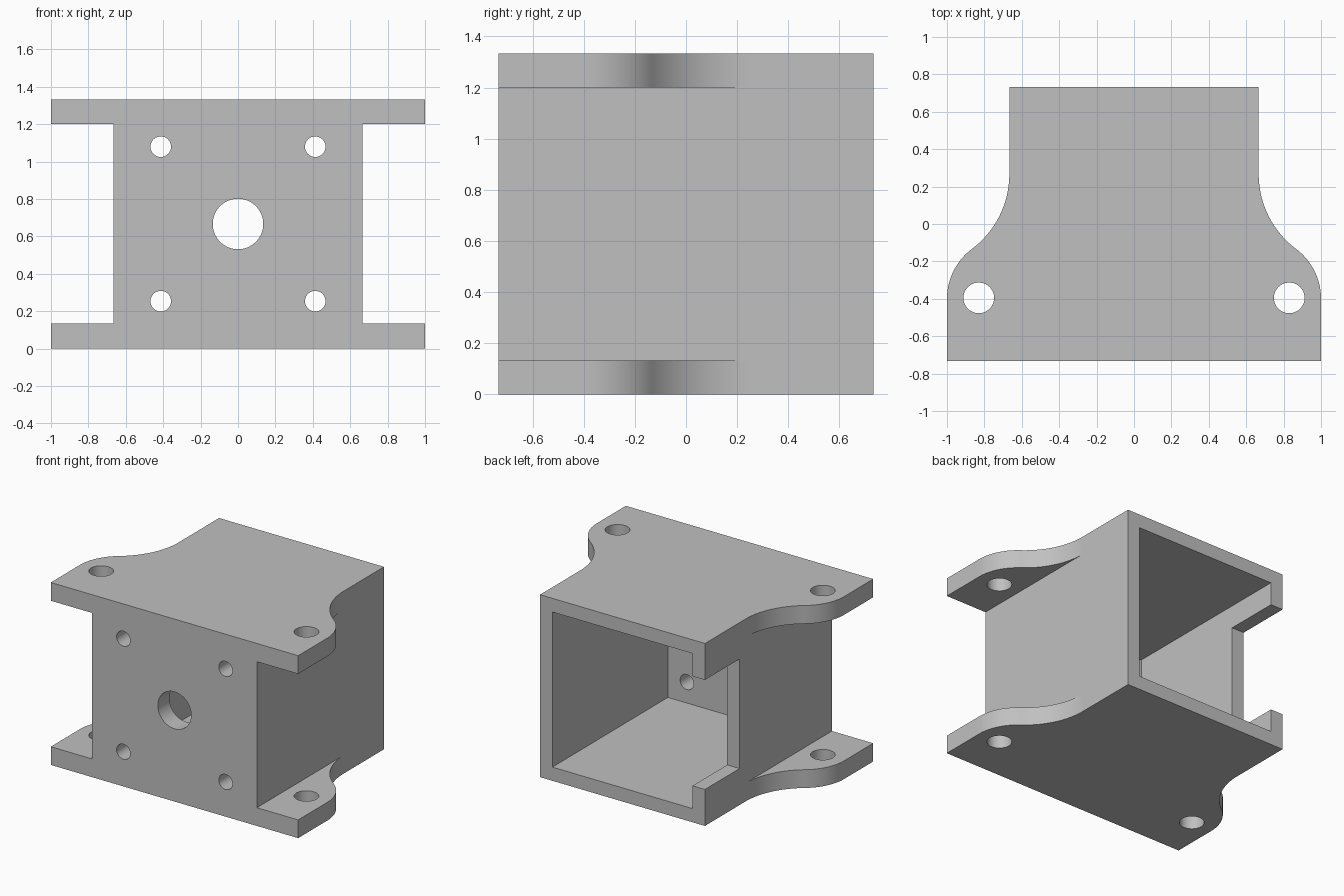
import bpy, bmesh, math
from mathutils import Matrix, Vector

if "Cube" in bpy.data.objects:
    bpy.data.objects.remove(bpy.data.objects["Cube"], do_unlink=True)

W = 2 / 3            # half width of the housing
D = 11 / 15          # half depth
H = 4 / 3            # height
FLANGE = 2 / 15      # flange and front wall thickness
WALL = 0.1           # tube wall thickness

grey = bpy.data.materials.new("light grey")
grey.use_nodes = True
colour = (0.53, 0.53, 0.53, 1)
grey.diffuse_color = colour
grey.node_tree.nodes["Principled BSDF"].inputs["Base Color"].default_value = colour


def make_object(name, bm):
    bmesh.ops.recalc_face_normals(bm, faces=bm.faces[:])
    mesh = bpy.data.meshes.new(name)
    bm.to_mesh(mesh)
    bm.free()
    mesh.materials.append(grey)
    obj = bpy.data.objects.new(name, mesh)
    bpy.context.scene.collection.objects.link(obj)
    return obj


def block(name, low, high):
    bm = bmesh.new()
    bmesh.ops.create_cube(bm, size=1)
    for v in bm.verts:
        v.co = Vector([high[i] if v.co[i] > 0 else low[i] for i in range(3)])
    return make_object(name, bm)


def cylinder(name, centre, radius, length, along_y=False):
    bm = bmesh.new()
    turn = Matrix.Rotation(math.pi / 2, 4, "X") if along_y else Matrix()
    bmesh.ops.create_cone(bm, cap_ends=True, segments=64, radius1=radius,
                          radius2=radius, depth=length,
                          matrix=Matrix.Translation(centre) @ turn)
    return make_object(name, bm)


def arc(cx, cy, radius, start, end, steps=28):
    angles = [start + (end - start) * i / steps for i in range(steps + 1)]
    return [(cx + radius * math.cos(a), cy + radius * math.sin(a)) for a in angles]


def cut(body, cutter):
    cutter.hide_render = True
    mod = body.modifiers.new("cut", "BOOLEAN")
    mod.operation = "DIFFERENCE"
    mod.solver = "EXACT"
    mod.object = cutter
    bpy.context.view_layer.objects.active = body
    bpy.ops.object.modifier_apply(modifier=mod.name)
    bpy.data.objects.remove(cutter, do_unlink=True)


# Plan outline: straight tube sides flowing through an S curve into the ears
bend = math.atan2(4, 3)
side = [(W, D)]
side += arc(W + 0.5, 0.4 * W, 0.5, math.pi, math.pi + bend)
side += arc(W, -0.4, 1 - W, bend, 0)[1:]
side += [(1, -D)]
outline = side + [(-x, y) for x, y in reversed(side)]

bm = bmesh.new()
base = bm.faces.new([bm.verts.new((x, y, 0)) for x, y in outline])
top = bmesh.ops.extrude_face_region(bm, geom=[base])["geom"]
bmesh.ops.translate(bm, vec=(0, 0, H),
                    verts=[g for g in top if isinstance(g, bmesh.types.BMVert)])
housing = make_object("bracket_housing", bm)

# Side pockets leave thin flanges at top and bottom
cut(housing, block("left_pocket", (W, -1, FLANGE), (1.2, 1, H - FLANGE)))
cut(housing, block("right_pocket", (-1.2, -1, FLANGE), (-W, 1, H - FLANGE)))

# Cavity open at the back, and the notch in the right wall
cut(housing, block("cavity", (WALL - W, FLANGE - D, WALL), (W - WALL, 1, H - WALL)))
cut(housing, block("wall_notch", (-1, D - 0.4, 0.4 * W), (-0.4, 1, H - 0.4 * W)))

# Shaft hole and four screw holes in the front wall
cut(housing, cylinder("shaft_hole", (0, -D, H / 2), 0.135, 0.5, True))
for sx in (-1, 1):
    for sz in (-1, 1):
        spot = (sx * 0.413, -D, H / 2 + sz * 0.413)
        cut(housing, cylinder("screw_hole", spot, 0.055, 0.5, True))

# Mounting holes through the ears
for sx in (-1, 1):
    cut(housing, cylinder("ear_hole", (sx * 0.83, -0.395, H / 2), 0.082, 2))

bpy.ops.object.select_all(action="DESELECT")
housing.select_set(True)
bpy.context.view_layer.objects.active = housing
bpy.ops.object.shade_smooth_by_angle(angle=math.radians(30))
